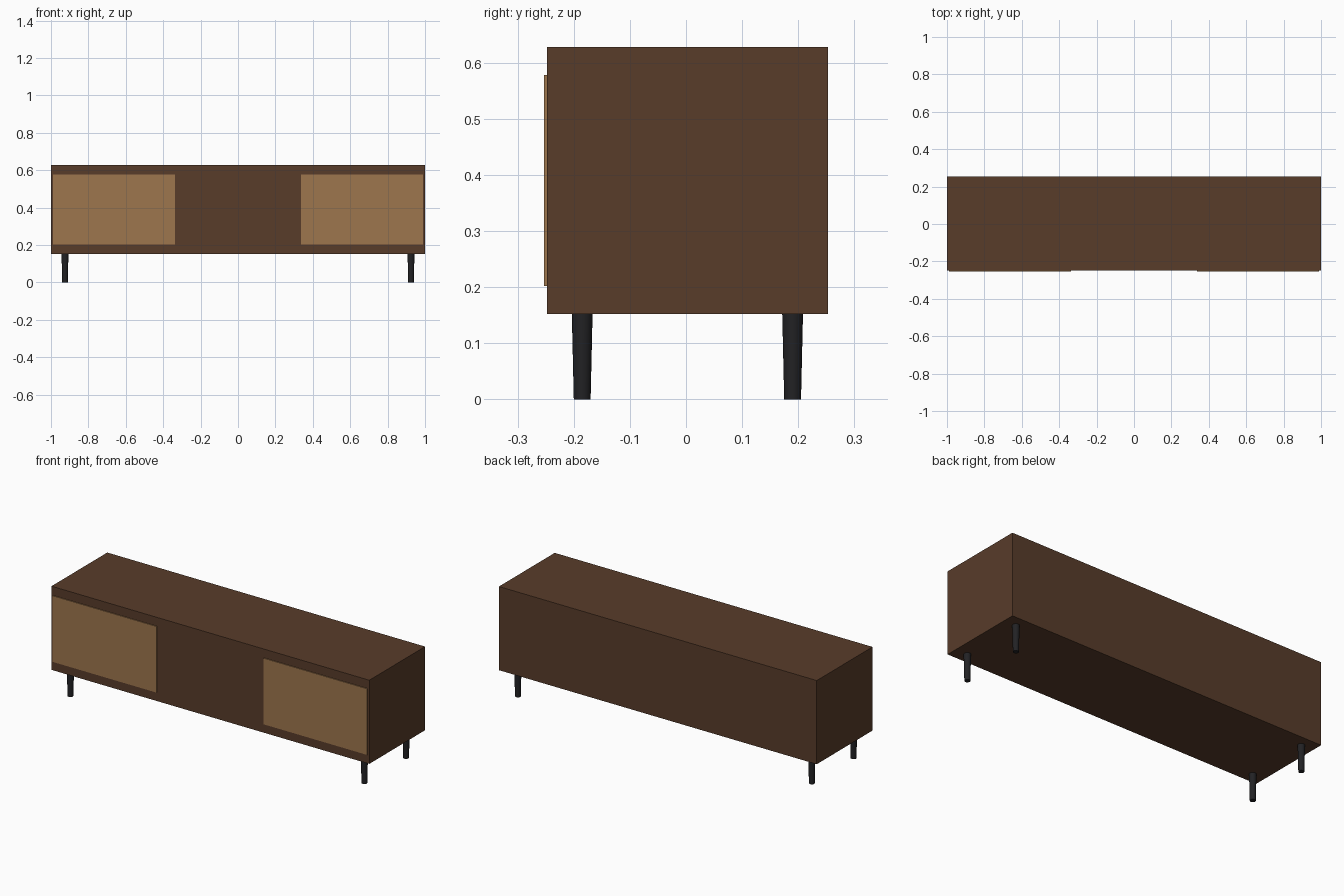
import bpy, math

if "Cube" in bpy.data.objects:
    bpy.data.objects.remove(bpy.data.objects["Cube"])

def material(name, color):
    m = bpy.data.materials.new(name)
    m.diffuse_color = (*color, 1)
    m.use_nodes = True
    m.node_tree.nodes["Principled BSDF"].inputs["Base Color"].default_value = m.diffuse_color
    return m

dark_wood = material("dark_wood", (0.098, 0.045, 0.023))
light_wood = material("light_wood", (0.34, 0.18, 0.075))
black = material("black_metal", (0.016, 0.016, 0.018))

def box(name, lo, hi, mat):
    bpy.ops.mesh.primitive_cube_add(size=1, location=[(a + b) / 2 for a, b in zip(lo, hi)])
    ob = bpy.context.object
    ob.name = name
    ob.scale = [b - a for a, b in zip(lo, hi)]
    bpy.ops.object.transform_apply(location=False, rotation=False, scale=True)
    ob.data.materials.append(mat)

# Cabinet body
box("cabinet_body", (-1, -0.248, 0.152), (1, 0.253, 0.628), dark_wood)

for side, s in (("left", -1), ("right", 1)):
    # Thin door panel on the front face
    x0, x1 = sorted((s * 0.337, s * 0.99))
    box(side + "_door", (x0, -0.253, 0.202), (x1, -0.248, 0.578), light_wood)
    # Tapered round legs
    for end, y in (("front", -0.185), ("back", 0.19)):
        bpy.ops.mesh.primitive_cone_add(vertices=32, radius1=0.015, radius2=0.0185,
                                        depth=0.152, location=(s * 0.925, y, 0.076))
        leg = bpy.context.object
        leg.name = f"{end}_{side}_leg"
        leg.data.materials.append(black)
        bpy.ops.object.shade_smooth_by_angle(angle=math.radians(40))
